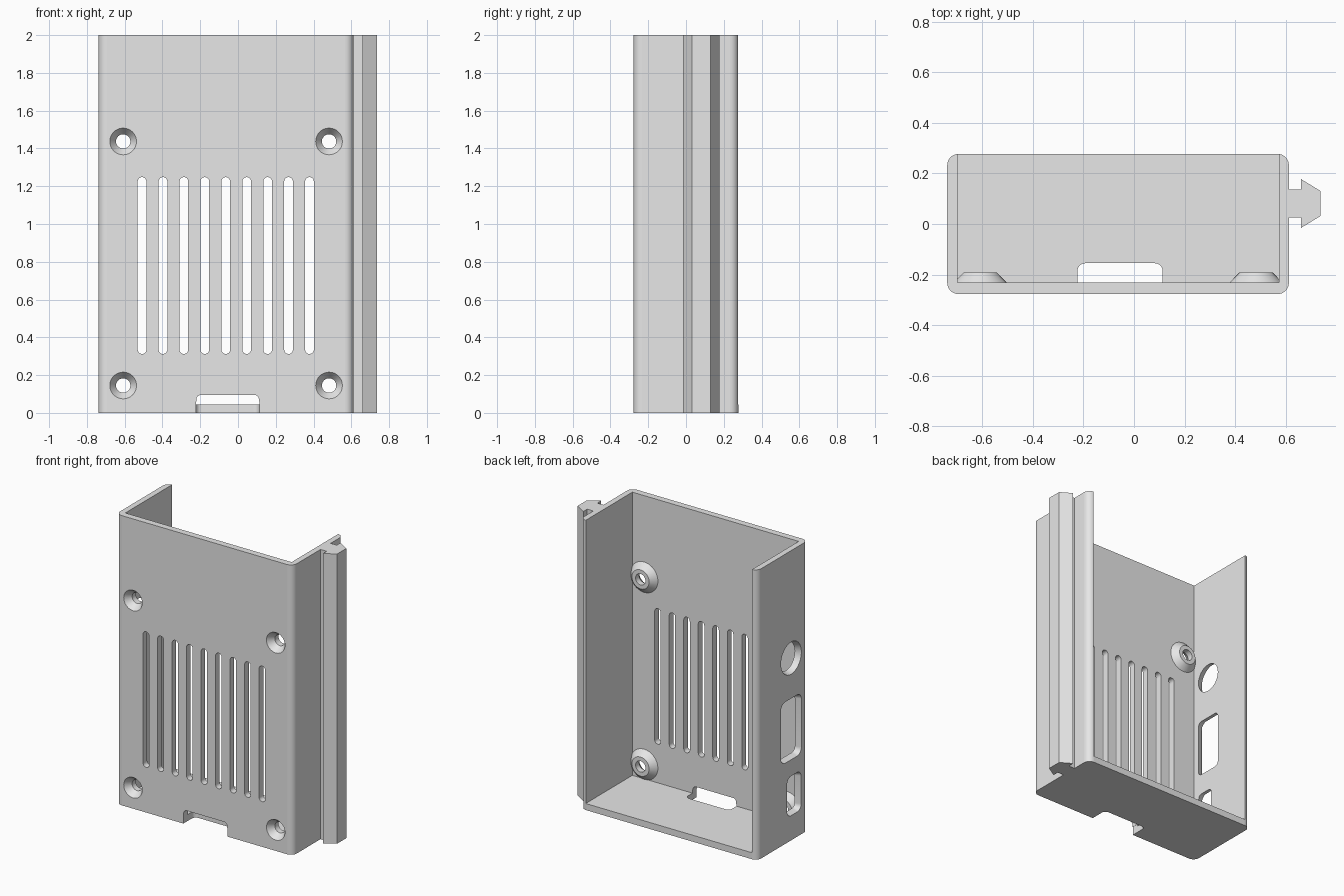
import bpy, bmesh, math

if "Cube" in bpy.data.objects:
    bpy.data.objects.remove(bpy.data.objects["Cube"], do_unlink=True)

grey = bpy.data.materials.new("light_grey_plastic")
grey.use_nodes = True
grey.diffuse_color = (0.8, 0.8, 0.8, 1)
for node in grey.node_tree.nodes:
    if node.type == 'BSDF_PRINCIPLED':
        node.inputs["Base Color"].default_value = grey.diffuse_color


def rounded(u, v, w, h, r, n=8):
    """Rounded rectangle outline; a full radius gives a slot or a circle."""
    pts = []
    corners = ((1, 1), (-1, 1), (-1, -1), (1, -1))
    for q, (su, sv) in enumerate(corners):
        for i in range(n + 1):
            a = (q + i / n) * math.pi / 2
            p = (u + su * (w / 2 - r) + r * math.cos(a),
                 v + sv * (h / 2 - r) + r * math.sin(a))
            if not pts or math.dist(p, pts[-1]) > 1e-5:
                pts.append(p)
    if math.dist(pts[0], pts[-1]) < 1e-5:
        pts.pop()
    return pts


def circle(u, v, r):
    return rounded(u, v, 2 * r, 2 * r, r)


def loft(name, axis, start, end, outline, end_outline=None):
    """Solid between two outlines set at two positions along an axis."""
    place = {'x': lambda t, u, v: (t, u, v),
             'y': lambda t, u, v: (u, t, v),
             'z': lambda t, u, v: (u, v, t)}[axis]
    bm = bmesh.new()
    a = [bm.verts.new(place(start, *p)) for p in outline]
    b = [bm.verts.new(place(end, *p)) for p in end_outline or outline]
    bm.faces.new(a)
    bm.faces.new(b)
    for i in range(len(a)):
        j = (i + 1) % len(a)
        bm.faces.new((a[i], a[j], b[j], b[i]))
    bmesh.ops.recalc_face_normals(bm, faces=bm.faces)
    mesh = bpy.data.meshes.new(name)
    bm.to_mesh(mesh)
    bm.free()
    mesh.materials.append(grey)
    obj = bpy.data.objects.new(name, mesh)
    bpy.context.collection.objects.link(obj)
    return obj


def combine(target, tool, operation):
    """Apply a boolean and remove the tool."""
    mod = target.modifiers.new("boolean", 'BOOLEAN')
    mod.operation = operation
    mod.solver = 'EXACT'
    mod.object = tool
    bpy.context.view_layer.objects.active = target
    bpy.ops.object.modifier_apply(modifier=mod.name)
    bpy.data.objects.remove(tool, do_unlink=True)


def cut(*args):
    combine(case, loft("cutter", *args), 'DIFFERENCE')


# Case: rounded block hollowed out, open at the top and back
FRONT, INNER, SIDE = -0.277, -0.232, -0.738
case = loft("case_shell", 'z', 0, 2, rounded(-0.063, 0, 1.35, 0.554, 0.045))
cut('z', 0.045, 2.5, [(-0.698, INNER), (0.572, INNER), (0.572, 1), (-0.698, 1)])

# Screw bosses, then countersunk screw holes
screws = [(x, z) for x in (-0.608, 0.482) for z in (0.145, 1.437)]
for x, z in screws:
    boss = loft("boss", 'y', INNER - 0.01, -0.192,
                circle(x, z, 0.115), circle(x, z, 0.066))
    combine(case, boss, 'UNION')
for x, z in screws:
    cut('y', FRONT - 0.01, FRONT + 0.045, circle(x, z, 0.078), circle(x, z, 0.038))
    cut('y', FRONT - 0.02, -0.1, circle(x, z, 0.038))

# Ventilation slots
for i in range(9):
    cut('y', -0.4, -0.1, rounded(-0.508 + 0.1108 * i, 0.78, 0.046, 0.936, 0.023))

# Notch through the front wall and the floor
cut('y', -0.4, -0.2, rounded(-0.055, 0, 0.332, 0.19, 0.025))
cut('z', -0.1, 0.06, rounded(-0.055, -0.275, 0.336, 0.24, 0.03))

# Connector openings in the side wall, wider on the outside
for y, z, w, h, r in ((-0.093, 1.258, 0.22, 0.22, 0.11),
                      (-0.093, 0.768, 0.22, 0.42, 0.045),
                      (-0.125, 0.307, 0.15, 0.27, 0.04)):
    slope = 0.04
    cut('x', SIDE - 0.01, -0.68, rounded(y, z, w + 0.01, h + 0.01, r + 0.005),
        rounded(y, z, w - slope, h - slope, r - slope / 2))

# Arrow-shaped mounting rail on the other side
half = [(0.6, 0.055), (0.659, 0.055), (0.659, 0.097), (0.736, 0.05)]
profile = [(x, 0.081 + d) for x, d in half]
profile += [(x, 0.081 - d) for x, d in reversed(half)]
combine(case, loft("rail", 'z', 0, 2, profile), 'UNION')

# Smooth round surfaces, flat walls
bpy.ops.object.select_all(action='DESELECT')
case.select_set(True)
bpy.context.view_layer.objects.active = case
bpy.ops.object.shade_smooth_by_angle(angle=math.radians(30))
for face in case.data.polygons:
    if max(abs(c) for c in face.normal) > 0.999:
        face.use_smooth = False
